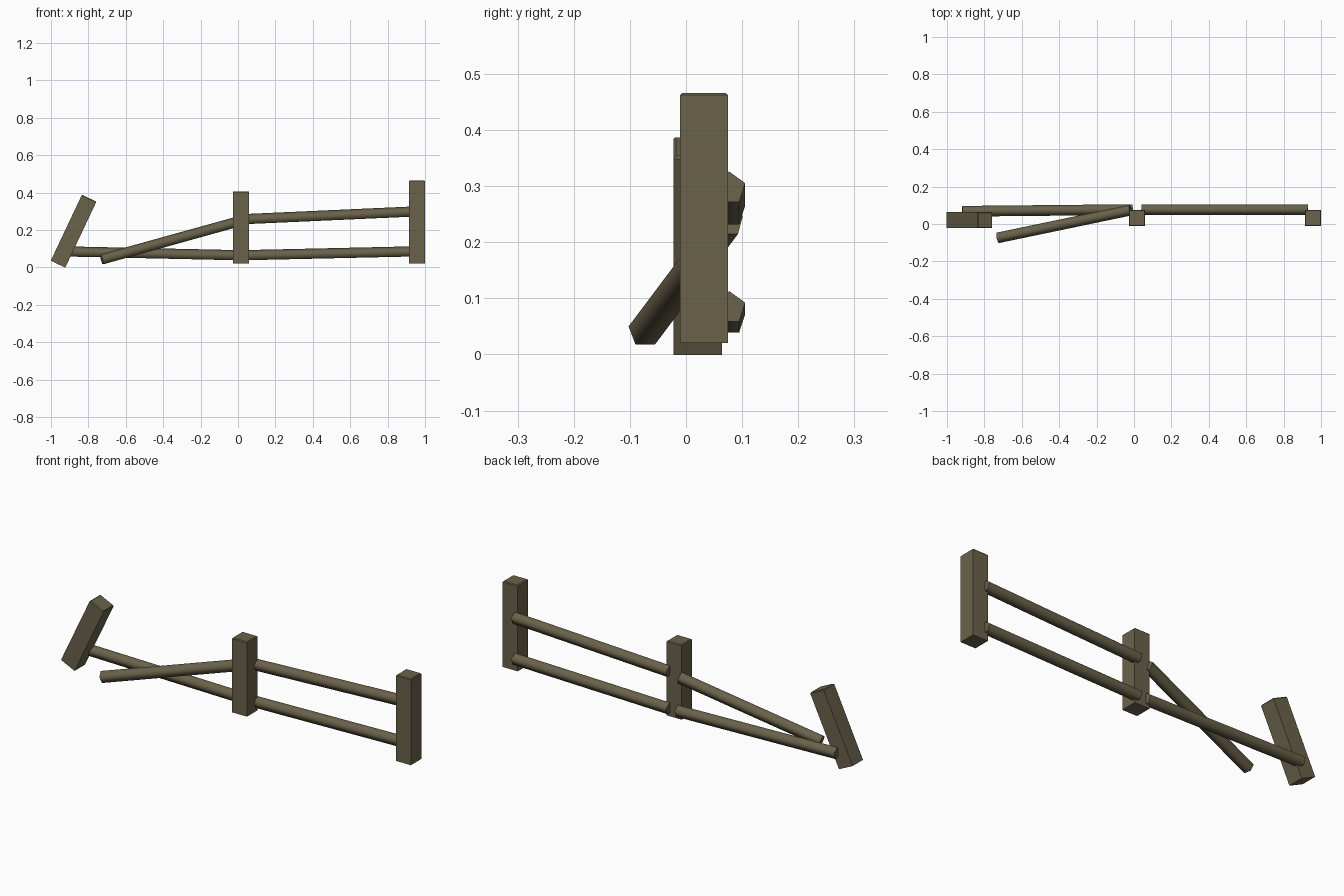
import bpy
import bmesh
from math import radians
from mathutils import Matrix, Vector

cube = bpy.data.objects.get("Cube")
if cube:
    bpy.data.objects.remove(cube)

wood = bpy.data.materials.new("weathered wood")
wood.use_nodes = True
colour = (0.145, 0.122, 0.07, 1)
wood.diffuse_color = colour
wood.node_tree.nodes["Principled BSDF"].inputs["Base Color"].default_value = colour

THICK = 0.086    # post width
RADIUS = 0.03    # rail radius
CHAMFER = 0.004  # worn edge on post tops


def add_object(name, bm):
    mesh = bpy.data.meshes.new(name)
    bmesh.ops.recalc_face_normals(bm, faces=bm.faces)
    bm.to_mesh(mesh)
    bm.free()
    mesh.materials.append(wood)
    obj = bpy.data.objects.new(name, mesh)
    bpy.context.collection.objects.link(obj)
    return obj


def post(name, centre, height, lean=0):
    """Square post with a small chamfer around its top."""
    bm = bmesh.new()
    bmesh.ops.create_cube(bm, size=1)
    bmesh.ops.scale(bm, vec=(THICK, THICK, height), verts=bm.verts)
    top_edges = [e for e in bm.edges if all(v.co.z > 0 for v in e.verts)]
    bmesh.ops.bevel(bm, geom=top_edges, offset=CHAMFER, segments=1, affect='EDGES')
    obj = add_object(name, bm)
    obj.location = centre
    obj.rotation_euler.y = radians(lean)


def rail(name, start, end):
    """Five-sided rail between two points, one ridge facing up."""
    start, end = Vector(start), Vector(end)
    along = (end - start).normalized()
    side = Vector((0, 0, 1)).cross(along).normalized()
    up = along.cross(side)
    frame = Matrix((up, side, along)).transposed().to_4x4()
    frame.translation = (start + end) / 2
    bm = bmesh.new()
    bmesh.ops.create_cone(bm, cap_ends=True, segments=5, radius1=RADIUS,
                          radius2=RADIUS, depth=(end - start).length)
    # Turn the ridge onto the local x axis, which becomes up
    ridge = max(bm.verts, key=lambda v: v.co.z).co
    turn = Vector((ridge.x, ridge.y)).angle_signed(Vector((1, 0)))
    bmesh.ops.rotate(bm, verts=bm.verts, matrix=Matrix.Rotation(-turn, 3, 'Z'))
    bm.transform(frame)
    obj = add_object(name, bm)
    bpy.ops.object.select_all(action='DESELECT')
    obj.select_set(True)
    bpy.context.view_layer.objects.active = obj
    bpy.ops.object.shade_smooth_by_angle(angle=radians(80))


# Posts
post("left_post", (0.957, 0.032, 0.243), 0.446)
post("middle_post", (0.016, 0.032, 0.214), 0.387)
post("leaning_right_post", (-0.879, 0.021, 0.194), 0.39, lean=25.3)

# Rails
rail("left_upper_rail", (0.04, 0.077, 0.256), (0.93, 0.077, 0.296))
rail("left_lower_rail", (0.04, 0.077, 0.063), (0.93, 0.077, 0.083))
rail("right_lower_rail", (-0.918, 0.068, 0.083), (-0.007, 0.077, 0.063))
rail("fallen_right_rail", (-0.728, -0.074, 0.041), (-0.018, 0.074, 0.238))
